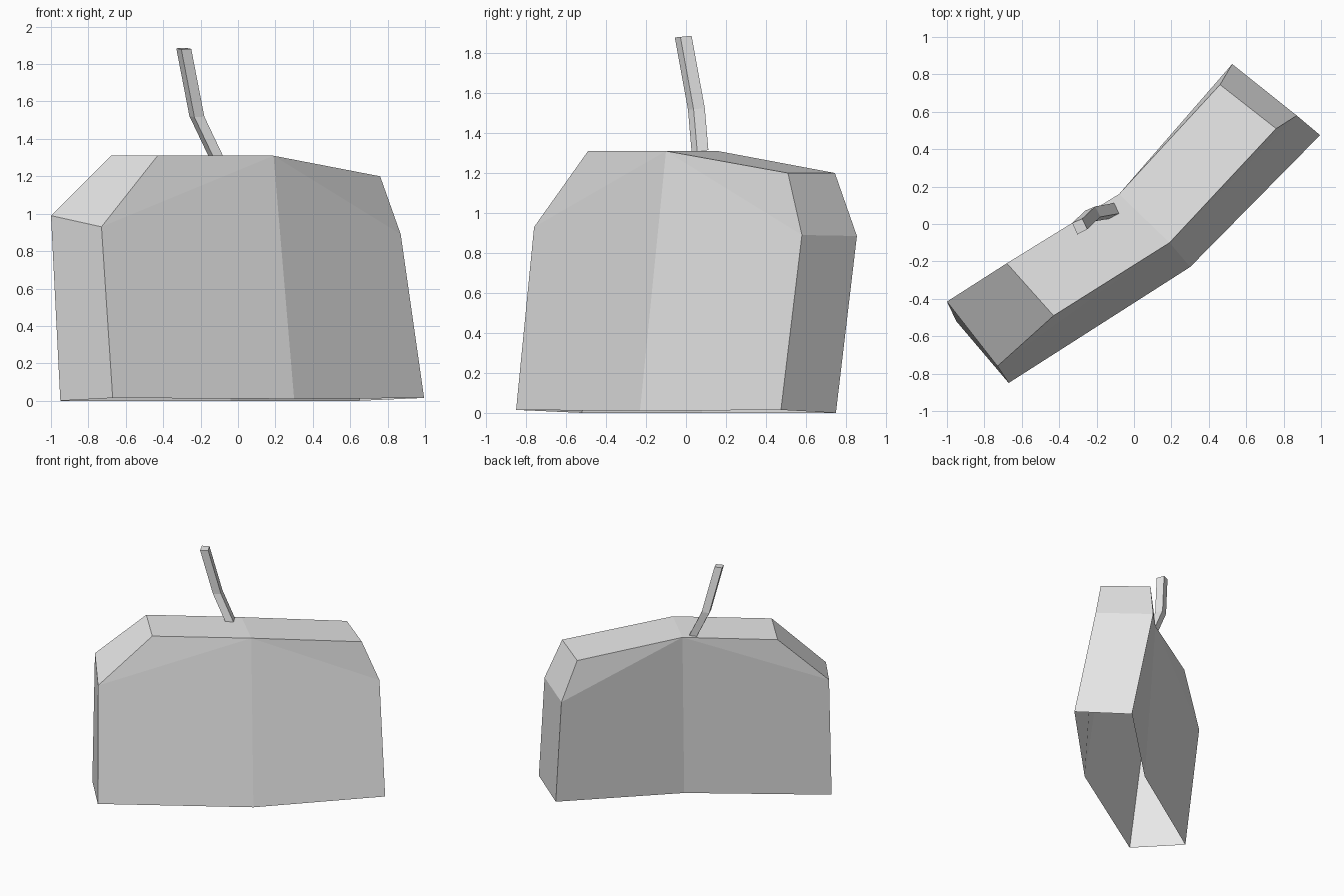
import bpy

old = bpy.data.objects.get("Cube")
if old:
    bpy.data.objects.remove(old, do_unlink=True)

# One plain grey for everything
grey = bpy.data.materials.new("light_grey")
grey.use_nodes = True
grey.diffuse_color = (0.8, 0.8, 0.8, 1)
grey.node_tree.nodes["Principled BSDF"].inputs["Base Color"].default_value = (0.8, 0.8, 0.8, 1)


def make_object(name, verts, faces):
    mesh = bpy.data.meshes.new(name)
    mesh.from_pydata(verts, [], faces)
    mesh.materials.append(grey)
    mesh.update()
    obj = bpy.data.objects.new(name, mesh)
    bpy.context.scene.collection.objects.link(obj)
    return obj


# Bent hood, open underneath: front and back outlines run over the top,
# from the -x foot to the +x foot, then the middle of the lower edge
front = [(-0.67, -0.85, 0.015), (-0.73, -0.76, 0.93), (-0.43, -0.49, 1.31),
         (0.19, -0.10, 1.31), (0.76, 0.51, 1.20), (0.87, 0.58, 0.89),
         (0.995, 0.475, 0.015), (0.30, -0.23, 0.01)]
back = [(-0.95, -0.52, 0.0), (-1.0, -0.415, 0.99), (-0.68, -0.21, 1.31),
        (-0.08, 0.16, 1.31), (0.46, 0.745, 1.20), (0.525, 0.855, 0.885),
        (0.65, 0.75, 0.0), (-0.04, 0.08, 0.0)]
n = len(front)
wall = [(0, 1, 3, 7), (1, 2, 3), (3, 4, 5), (3, 5, 6, 7)]
faces = [f[::-1] for f in wall]
faces += [tuple(i + n for i in f) for f in wall]
faces += [(i, i + 1, i + 1 + n, i + n) for i in range(n - 2)]
make_object("bent_hood", front + back, faces)

# Crooked square stem: the same section swept through three centres
section = [(-0.04, 0.024), (0.013, 0.046), (0.04, -0.01), (-0.013, -0.038)]
centres = [(-0.12, 0.066, 1.31), (-0.22, 0.048, 1.52), (-0.29, -0.018, 1.882)]
verts = [(cx + x, cy + y, cz + 0.1 * y)
         for cx, cy, cz in centres for x, y in section]
faces = [(0, 1, 2, 3), (11, 10, 9, 8)]
for ring in (0, 4):
    for i in range(4):
        j = (i + 1) % 4
        faces.append((ring + j, ring + i, ring + i + 4, ring + j + 4))
make_object("stem", verts, faces)
